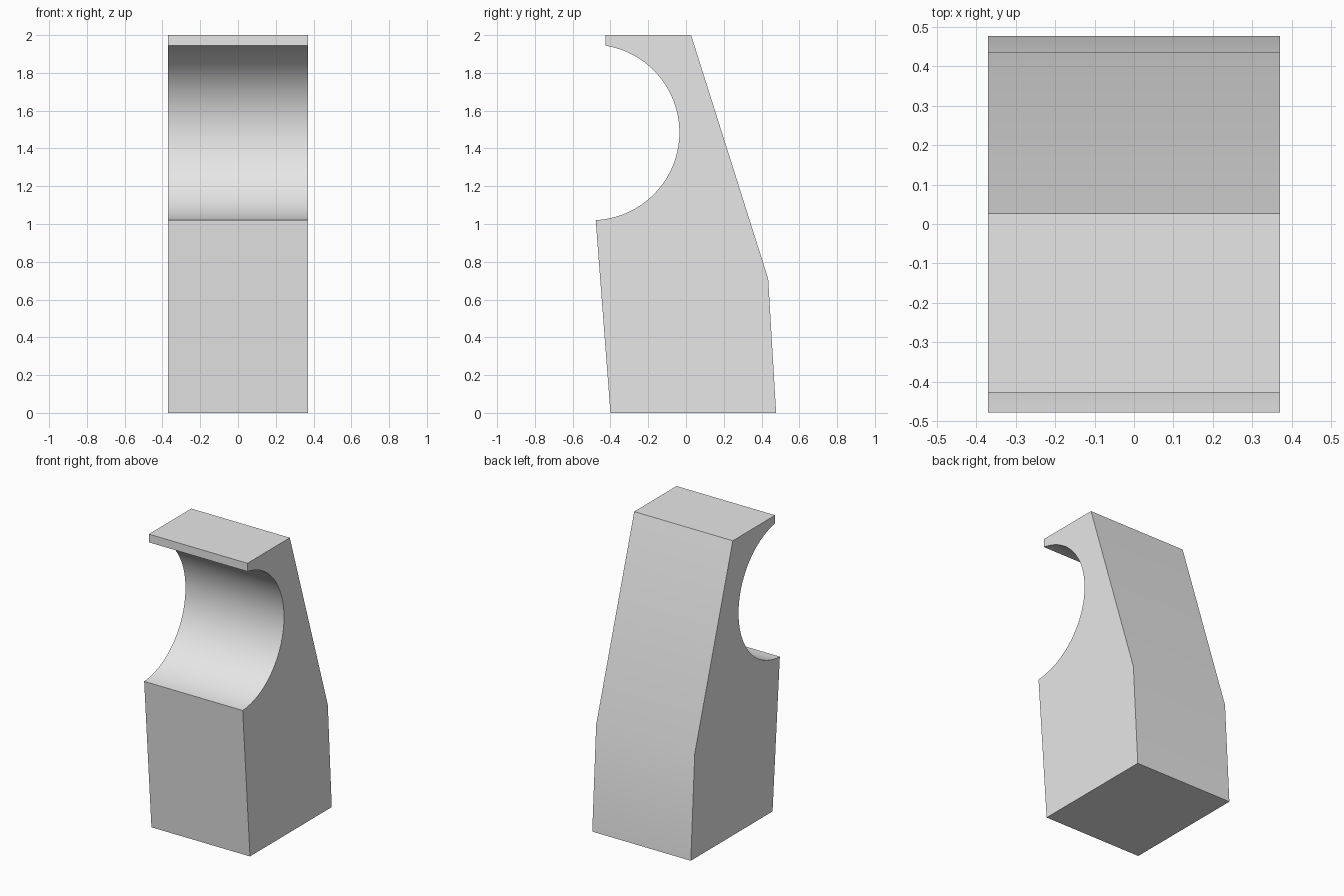
import bpy
import bmesh
from math import asin, pi, sin, cos

cube = bpy.data.objects.get("Cube")
if cube:
    bpy.data.objects.remove(cube, do_unlink=True)

HALF_WIDTH = 0.37
ARC_STEPS = 48

# Single plain grey material
grey = (0.8, 0.8, 0.8, 1.0)
mat = bpy.data.materials.new("light grey")
mat.use_nodes = True
mat.diffuse_color = grey
mat.node_tree.nodes["Principled BSDF"].inputs["Base Color"].default_value = grey

# Side profile (y, z): base, bent back, flat top with a thin front lip
profile = [(-0.4, 0), (0.477, 0), (0.435, 0.71), (0.027, 2), (-0.427, 2)]

# Round scoop in the front, from the lip down to the front edge
cy, cz, radius = -0.5, 1.485, 0.465
start = pi / 2 - asin((-0.427 - cy) / radius)
end = -pi / 2 + asin((-0.478 - cy) / radius)
for i in range(ARC_STEPS + 1):
    a = start + (end - start) * i / ARC_STEPS
    profile.append((cy + radius * cos(a), cz + radius * sin(a)))

# Extrude the profile across the width
bm = bmesh.new()
side = bm.faces.new([bm.verts.new((-HALF_WIDTH, y, z)) for y, z in profile])
extruded = bmesh.ops.extrude_face_region(bm, geom=[side], use_keep_orig=True)
moved = [v for v in extruded["geom"] if isinstance(v, bmesh.types.BMVert)]
bmesh.ops.translate(bm, verts=moved, vec=(2 * HALF_WIDTH, 0, 0))
bmesh.ops.recalc_face_normals(bm, faces=bm.faces)

mesh = bpy.data.meshes.new("scooped_block")
bm.to_mesh(mesh)
bm.free()
mesh.materials.append(mat)
block = bpy.data.objects.new("scooped_block", mesh)
bpy.context.collection.objects.link(block)

# Smooth scoop and back, sharp outer edges
bpy.ops.object.select_all(action="DESELECT")
block.select_set(True)
bpy.context.view_layer.objects.active = block
bpy.ops.object.shade_smooth_by_angle()
